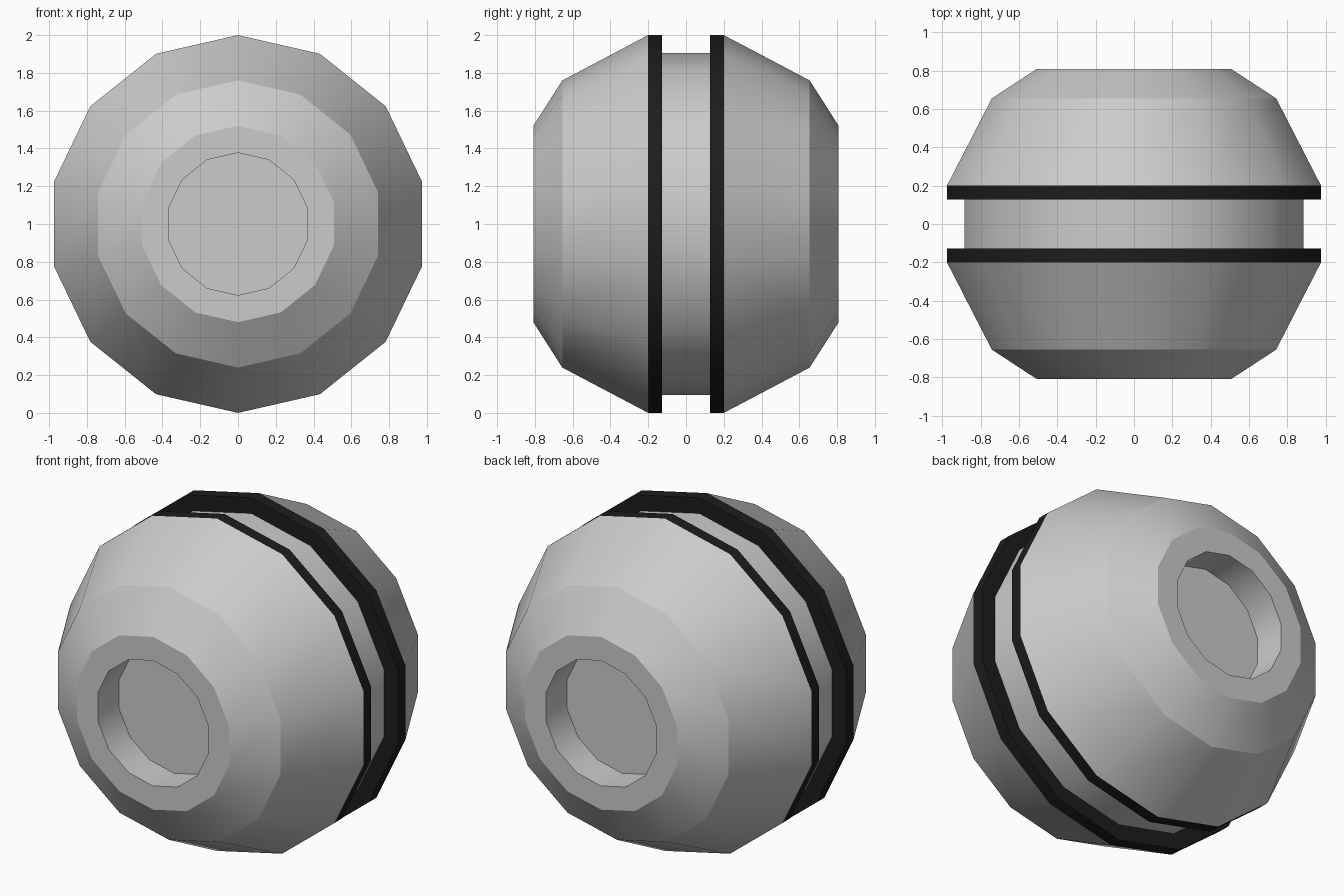
import bpy, bmesh, math

if "Cube" in bpy.data.objects:
    bpy.data.objects.remove(bpy.data.objects["Cube"])

SIDES = 14


def lathe(name, profile, mirror=True, color=None):
    """Revolve (radius, y) points about the y axis at z = 1; radius 0 closes the end."""
    bm = bmesh.new()
    rings = []
    for r, y in profile:
        if r == 0:
            rings.append([bm.verts.new((0, y, 1))])
            continue
        ring = []
        for i in range(SIDES):
            a = 2 * math.pi * i / SIDES
            ring.append(bm.verts.new((r * math.sin(a), y, 1 + r * math.cos(a))))
        rings.append(ring)
    for a, b in zip(rings, rings[1:]):
        if len(b) == 1:
            bm.faces.new(a)
            bm.verts.remove(b[0])
            continue
        for i in range(SIDES):
            j = (i + 1) % SIDES
            bm.faces.new((a[i], a[j], b[j], b[i]))
    # profiles run from the middle outwards, so face winding is consistent
    for f in bm.faces:
        f.normal_update()
    mesh = bpy.data.meshes.new(name)
    bm.to_mesh(mesh)
    bm.free()
    obj = bpy.data.objects.new(name, mesh)
    bpy.context.collection.objects.link(obj)
    bpy.context.view_layer.objects.active = obj
    obj.select_set(True)
    # smooth around the axis, crisp between bands
    bpy.ops.object.shade_smooth_by_angle(angle=math.radians(27))
    obj.select_set(False)
    if mirror:
        centre = bpy.data.objects.get("mirror_centre")
        mod = obj.modifiers.new("Mirror", "MIRROR")
        mod.use_axis = (False, True, False)
        mod.use_clip = False
    if color:
        mat = bpy.data.materials.new(name)
        mat.diffuse_color = color
        mat.use_nodes = True
        mat.node_tree.nodes["Principled BSDF"].inputs["Base Color"].default_value = mat.diffuse_color
        mesh.materials.append(mat)
    return obj


# tapered half shells with a recessed hub at each end
lathe("half_shell", [(1.0, 0.2), (0.76, 0.655), (0.52, 0.808),
                     (0.377, 0.808), (0.377, 0.608), (0, 0.608)])

# black rims facing the central groove
lathe("rim_band", [(0.905, 0.128), (1.0, 0.128), (1.0, 0.2)],
      color=(0.012, 0.012, 0.012, 1))

# inner core visible in the groove
lathe("core", [(0.905, -0.128), (0.905, 0.128)], mirror=False)
